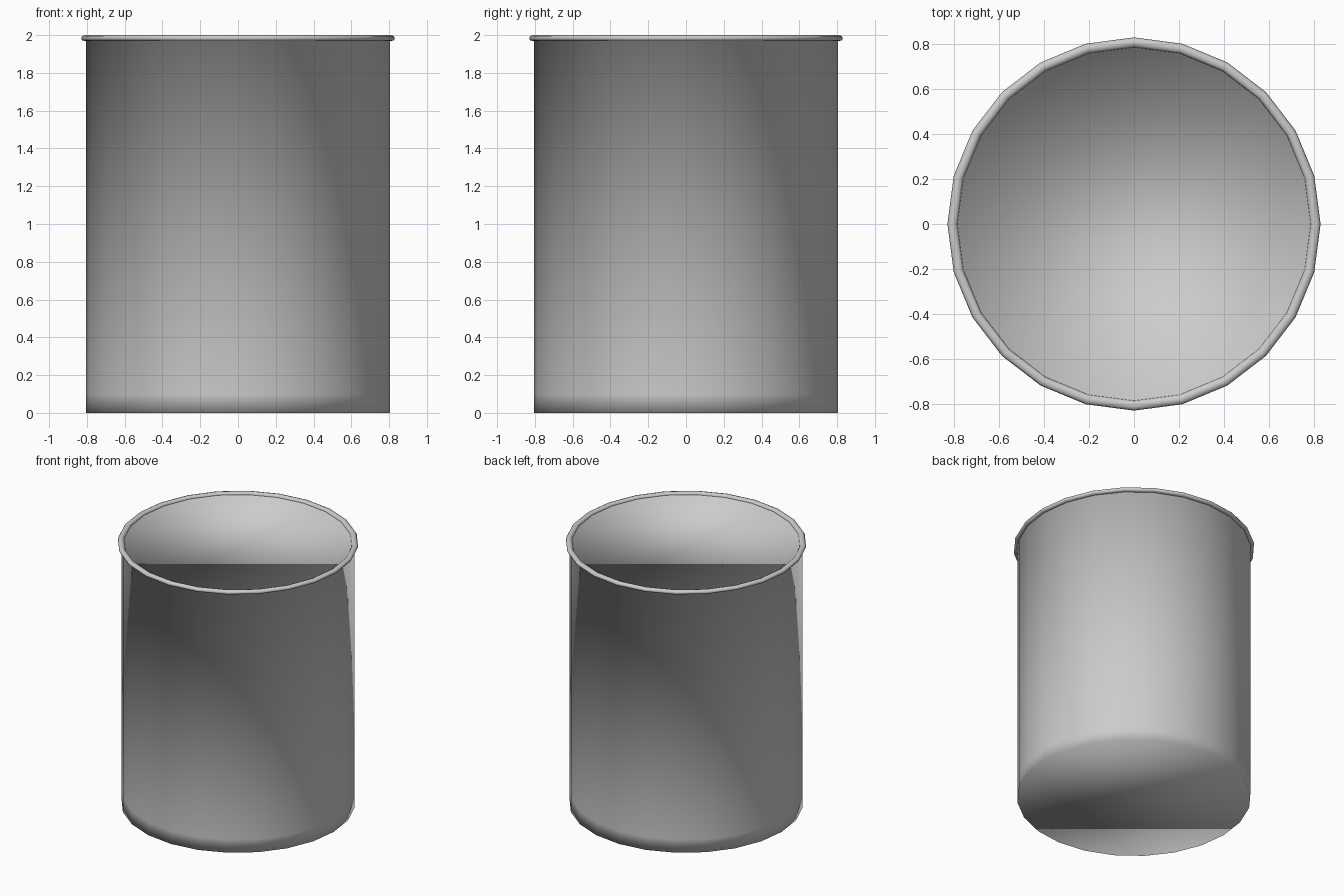
import bpy, bmesh, math

if "Cube" in bpy.data.objects:
    bpy.data.objects.remove(bpy.data.objects["Cube"])

SIDES = 24

grey = bpy.data.materials.new("plain grey")
grey.diffuse_color = (0.6, 0.6, 0.6, 1)
grey.use_nodes = True
grey.node_tree.nodes["Principled BSDF"].inputs["Base Color"].default_value = grey.diffuse_color


def ring(bm, r, z):
    return [bm.verts.new((r * math.cos(2 * math.pi * i / SIDES),
                          r * math.sin(2 * math.pi * i / SIDES), z))
            for i in range(SIDES)]


def bridge(bm, a, b):
    for i in range(SIDES):
        j = (i + 1) % SIDES
        bm.faces.new((a[i], a[j], b[j], b[i]))


def finish(bm, name):
    me = bpy.data.meshes.new(name)
    for f in bm.faces:
        f.smooth = True
    bm.to_mesh(me)
    bm.free()
    me.materials.append(grey)
    ob = bpy.data.objects.new(name, me)
    bpy.context.collection.objects.link(ob)


# body: wall with a low edge loop, closed below and under the rim
bm = bmesh.new()
loops = [ring(bm, 0.806, z) for z in (0, 0.1, 1.982)]
for a, b in zip(loops, loops[1:]):
    bridge(bm, a, b)
bm.faces.new(loops[0][::-1])
# the lid faces into the body, which gives it a dished look
bm.faces.new(loops[-1][::-1])
finish(bm, "body")

# rim: slightly flattened rolled ring
bm = bmesh.new()
N = 8
loops = [ring(bm, 0.809 + 0.022 * math.cos(2 * math.pi * k / N),
              1.984 + 0.016 * math.sin(2 * math.pi * k / N)) for k in range(N)]
for k in range(N):
    bridge(bm, loops[k], loops[(k + 1) % N])
finish(bm, "rim")
